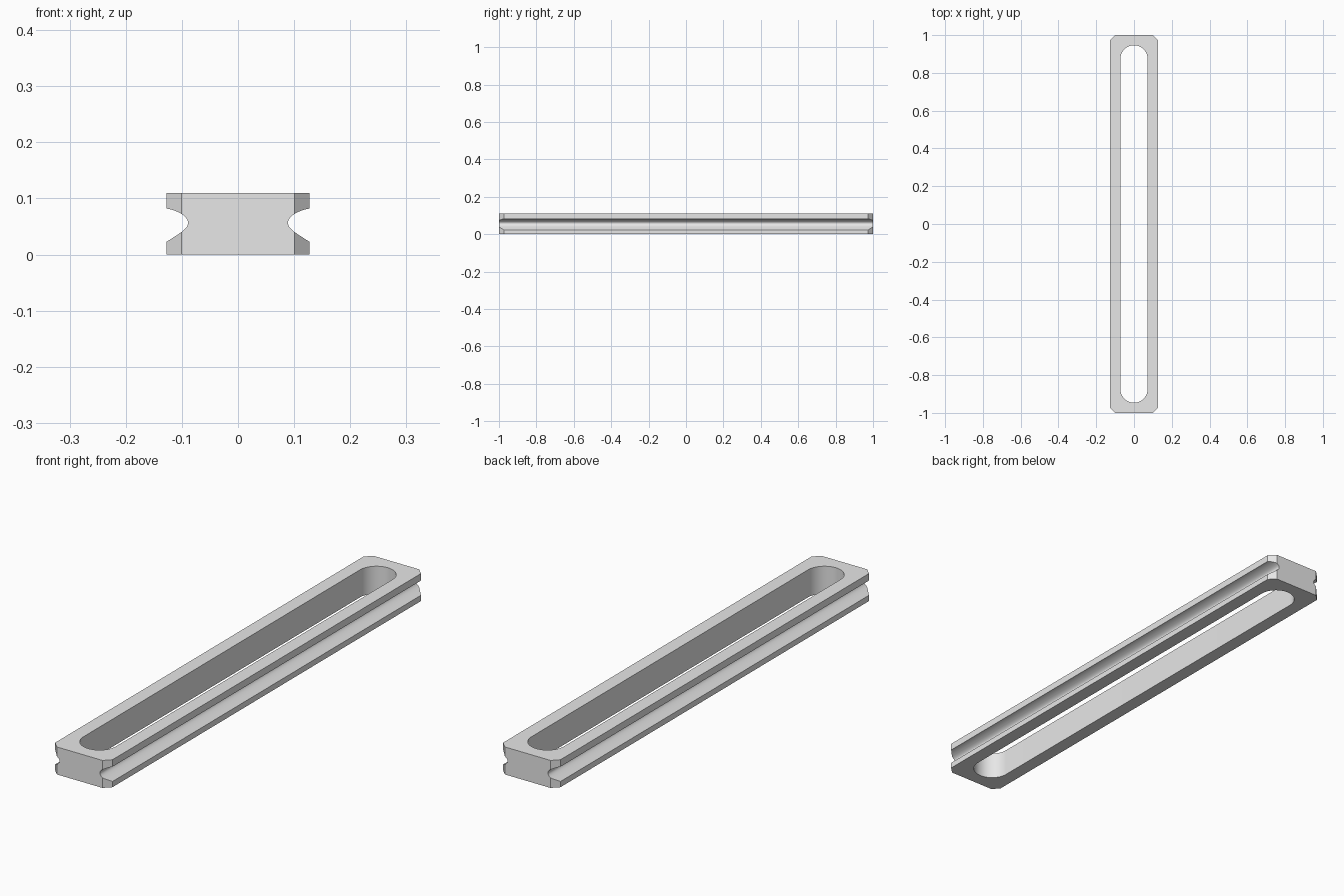
import bpy, bmesh, math
from mathutils import Vector
from mathutils.geometry import interpolate_bezier

if "Cube" in bpy.data.objects:
    bpy.data.objects.remove(bpy.data.objects["Cube"])

HALF_W, HALF_L, HEIGHT = 0.127, 1.0, 0.11
CHAMFER = 0.026
SLOT_R, SLOT_END = 0.072, 0.946

grey = bpy.data.materials.new("light_grey")
grey.diffuse_color = (0.8, 0.8, 0.8, 1)
grey.use_nodes = True
grey.node_tree.nodes["Principled BSDF"].inputs["Base Color"].default_value = grey.diffuse_color


def prism(name, points, offset):
    """Extrude a closed 3D outline along an offset."""
    bm = bmesh.new()
    face = bm.faces.new([bm.verts.new(p) for p in points])
    ext = bmesh.ops.extrude_face_region(bm, geom=[face])
    moved = [g for g in ext["geom"] if isinstance(g, bmesh.types.BMVert)]
    bmesh.ops.translate(bm, verts=moved, vec=offset)
    bmesh.ops.recalc_face_normals(bm, faces=bm.faces)
    mesh = bpy.data.meshes.new(name)
    bm.to_mesh(mesh)
    bm.free()
    mesh.materials.append(grey)
    obj = bpy.data.objects.new(name, mesh)
    bpy.context.collection.objects.link(obj)
    return obj


def cut(target, cutter, operation):
    """Apply a boolean and discard the cutter."""
    mod = target.modifiers.new(operation, 'BOOLEAN')
    mod.object, mod.operation, mod.solver = cutter, operation, 'EXACT'
    bpy.context.view_layer.objects.active = target
    bpy.ops.object.modifier_apply(modifier=mod.name)
    bpy.data.objects.remove(cutter)


# Side groove section: lower curve, then upper curve
def curve(*pts):
    return interpolate_bezier(*[Vector((x, 0, z)) for x, z in pts], 13)


lower = curve((HALF_W, 0.023), (0.102, 0.039), (0.089, 0.046), (0.089, 0.057))
upper = curve((0.089, 0.057), (0.089, 0.068), (0.108, 0.079), (HALF_W, 0.082))
half = [Vector((HALF_W, 0, 0)), *lower, *upper[1:], Vector((HALF_W, 0, HEIGHT))]
section = half + [Vector((-p.x, 0, p.z)) for p in reversed(half)]

# Grooved bar along y
bar = prism("slotted_rail", [(p.x, -HALF_L, p.z) for p in section], (0, 2 * HALF_L, 0))

# Chamfered end corners (outline slightly oversize on the flat sides)
w, l, e = HALF_W, HALF_L, 0.01
corner = [(w + e, l - CHAMFER - e), (w - CHAMFER - e, l + e)]
quarter = corner + [(-x, y) for x, y in reversed(corner)]
outline = quarter + [(-x, -y) for x, y in quarter]
# shift the oversize corners so the diagonal still passes through the chamfer points
outline = [(x, y + math.copysign(2 * e if abs(x) > w else 0, y)
            - math.copysign(2 * e if abs(x) > w else 0, y)) for x, y in outline]
cut(bar, prism("corner_cutter", [(x, y, -0.1) for x, y in outline], (0, 0, 0.4)), 'INTERSECT')

# Long round-ended through slot
N = 32
slot = []
for side, start in ((1, 0), (-1, math.pi)):
    for i in range(N + 1):
        a = start + math.pi * i / N
        slot.append((SLOT_R * math.cos(a),
                     side * (SLOT_END - SLOT_R) + SLOT_R * math.sin(a), -0.1))
cut(bar, prism("slot_cutter", slot, (0, 0, 0.4)), 'DIFFERENCE')

# Smooth groove and slot ends, keep hard edges
bpy.ops.object.select_all(action='DESELECT')
bar.select_set(True)
bpy.context.view_layer.objects.active = bar
bpy.ops.object.shade_smooth_by_angle(angle=math.radians(30))
